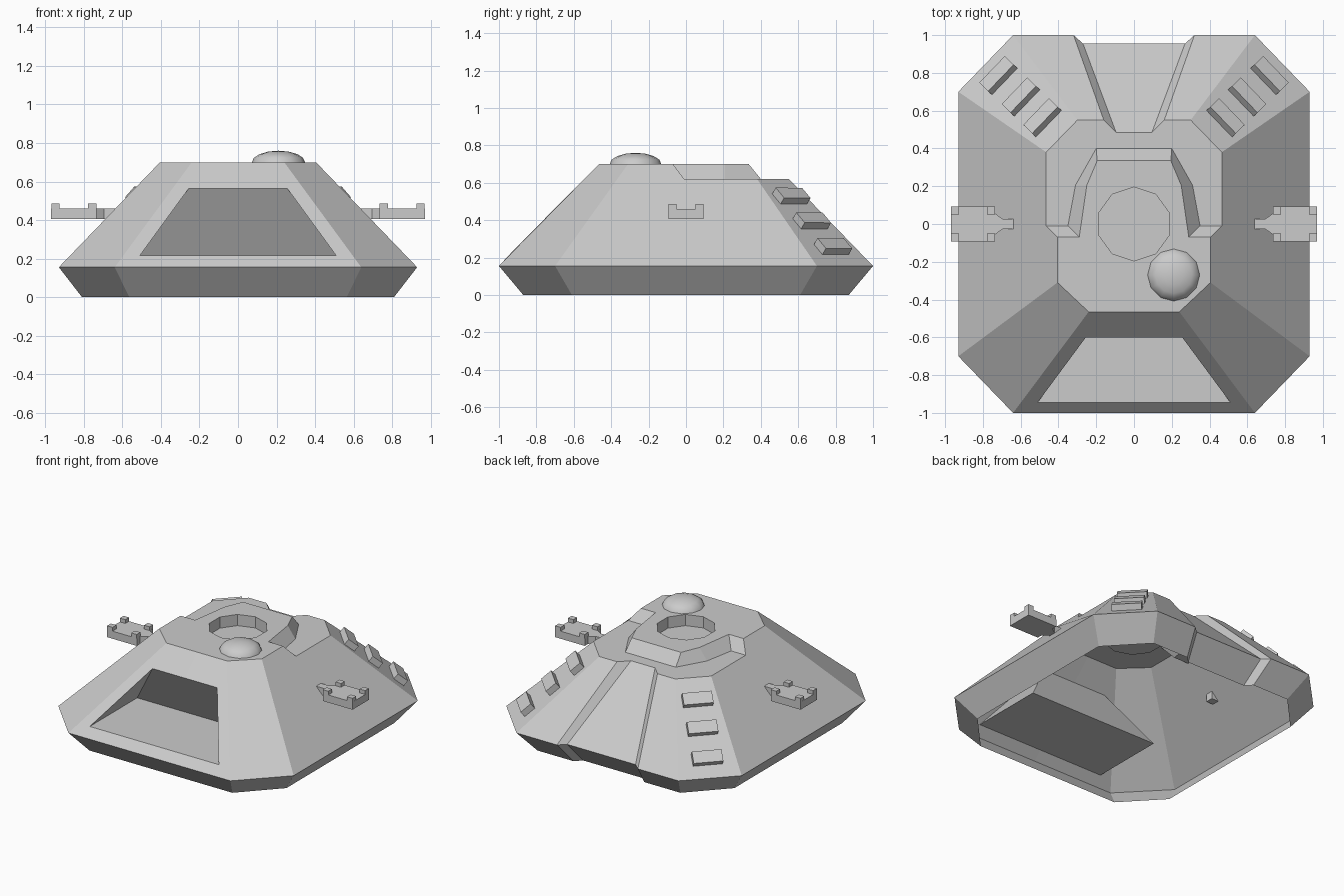
import bpy, bmesh
from math import pi, sin, cos
from mathutils import Vector, Matrix

if "Cube" in bpy.data.objects:
    bpy.data.objects.remove(bpy.data.objects["Cube"])


def finish(name, bm, mirror=True):
    me = bpy.data.meshes.new(name)
    bmesh.ops.recalc_face_normals(bm, faces=bm.faces)
    bm.to_mesh(me)
    bm.free()
    ob = bpy.data.objects.new(name, me)
    bpy.context.collection.objects.link(ob)
    if mirror:
        ob.modifiers.new("mirror", 'MIRROR')
    return ob


def face(bm, pts):
    return bm.faces.new([bm.verts.new(p) for p in pts])


def strip(bm, a, b):
    for i in range(len(a) - 1):
        face(bm, [a[i], a[i + 1], b[i + 1], b[i]])


def at(z, *xy):
    return [(x, y, z) for x, y in xy]


def box(bm, size, mat):
    bmesh.ops.create_cube(bm, size=1, matrix=mat @ Matrix.Diagonal((*size, 1)))


# Hull: open-bottomed shell, right half mirrored
bm = bmesh.new()
base = at(0, (0, -.87), (.565, -.87), (.81, -.61), (.81, .61), (.565, .87),
          (.28, .87), (.235, .825), (0, .825))
mid = at(.155, (0, -1), (.64, -1), (.93, -.7), (.93, .7), (.64, 1),
         (.32, 1), (.27, .955), (0, .955))
front = at(.7, (0, -.465), (.24, -.465), (.405, -.31))
step_top = at(.7, (.405, -.07), (.29, -.07), (.25, .205), (.195, .335), (0, .335))
step_low = at(.62, (.465, -.01), (.35, -.01), (.31, .205), (.2, .4), (0, .4))
back = at(.62, (.465, .38), (.3, .55), (.16, .55), (.095, .485), (0, .485))
pit = [(.195 * sin(i * pi / 5), .195 * cos(i * pi / 5), .7) for i in range(6)]
pit[0], pit[5] = (0, .195, .7), (0, -.195, .7)
pit_low = [(x, y, .62) for x, y, z in pit]

strip(bm, base, mid)                                   # lower band
face(bm, front + step_top + pit)                       # roof
strip(bm, pit, pit_low)                                # round pit
face(bm, pit_low)
strip(bm, step_top, step_low)                          # roof step
face(bm, step_low + back[::-1])                        # rear ledge
face(bm, [mid[1], mid[2], front[2], front[1]])         # front corner
face(bm, [mid[2], mid[3], back[0], step_low[0], step_top[0], front[2]])
strip(bm, mid[3:], back)                               # rear slopes and groove

# Front recess with level floor
opening = [(0, -.945, .215), (.51, -.945, .215), (.255, -.6, .565), (0, -.6, .565)]
inner = [(.51, -.41, .215), (0, -.41, .215)]
face(bm, [mid[0], mid[1], front[1], front[0]] + opening[::-1])
face(bm, [opening[0], opening[1], inner[0], inner[1]])
face(bm, [opening[1], opening[2], inner[0]])
face(bm, [opening[2], opening[3], inner[1], inner[0]])
bmesh.ops.remove_doubles(bm, verts=bm.verts, dist=1e-4)
finish("hull", bm)

# Vent blocks on the rear corners
bm = bmesh.new()
low, high = Vector((.785, .85, .155)), Vector((.3825, .465, .62))
up = (high - low).normalized()
side = (Vector((.64, 1, 0)) - Vector((.93, .7, 0))).normalized()
normal = side.cross(up).normalized()
if normal.z < 0:
    normal = -normal
side = up.cross(normal)
rot = Matrix((side, up, normal)).transposed().to_4x4()
for t in (.19, .485, .77):
    box(bm, (.195, .085, .05),
        Matrix.Translation(low.lerp(high, t) + normal * .018) @ rot)
finish("vent_blocks", bm)

# Side platforms on stems, with four corner posts each
bm = bmesh.new()
half = [(.635, .027), (.695, .027), (.735, .055), (.735, .093), (.97, .093)]
f = face(bm, at(.405, *half, *[(x, -y) for x, y in half[::-1]]))
ext = bmesh.ops.extrude_face_region(bm, geom=[f], use_keep_orig=True)
for v in ext["geom"]:
    if isinstance(v, bmesh.types.BMVert):
        v.co.z = .459
for x in (.757, .948):
    for y in (-.072, .072):
        box(bm, (.043, .042, .028), Matrix.Translation((x, y, .472)))
finish("side_platforms", bm)

# Low smooth dome on the roof
bm = bmesh.new()
bmesh.ops.create_uvsphere(bm, u_segments=12, v_segments=8, radius=1)
bmesh.ops.delete(bm, geom=[v for v in bm.verts if v.co.z < -.01], context='VERTS')
bmesh.ops.transform(bm, verts=bm.verts, matrix=Matrix.Translation((.21, -.27, .7))
                    @ Matrix.Diagonal((.138, .138, .06, 1)))
for f in bm.faces:
    f.smooth = True
finish("roof_dome", bm, mirror=False)
